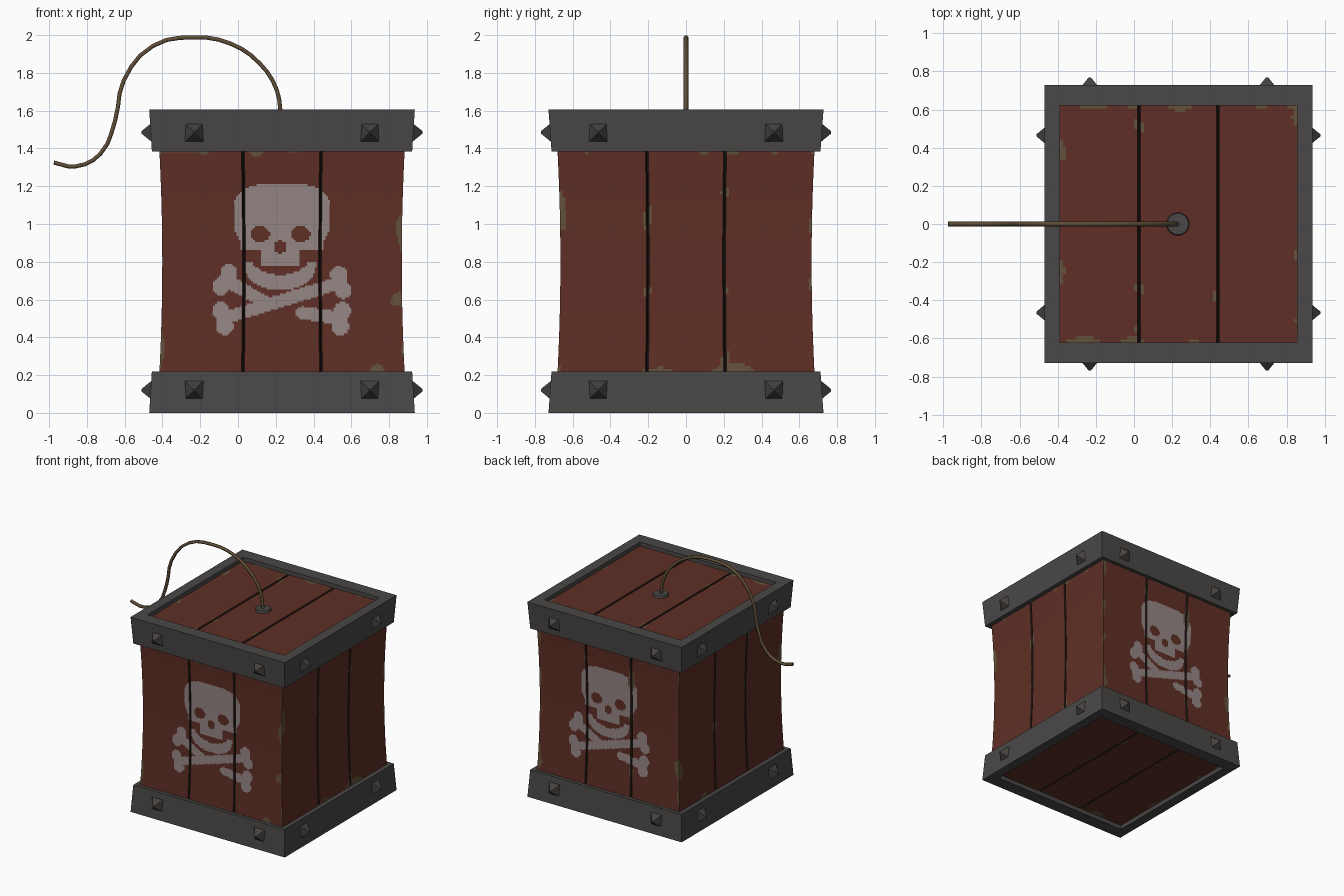
import bpy, bmesh, math
from mathutils import Vector, Matrix, noise

if "Cube" in bpy.data.objects:
    bpy.data.objects.remove(bpy.data.objects["Cube"])

CX = 0.233            # crate centre in x (fuse hangs off to -x)
HX, HY = 0.65, 0.681  # body half sizes at its ends
GROOVES = (-0.207, 0.207)


def material(name, *rgb):
    m = bpy.data.materials.new(name)
    m.diffuse_color = (*rgb, 1)
    m.use_nodes = True
    m.node_tree.nodes["Principled BSDF"].inputs["Base Color"].default_value = m.diffuse_color
    return m


RED = material("red_paint", 0.115, 0.028, 0.019)
DARK = material("dark_gap", 0.012, 0.008, 0.006)
WORN = material("worn_wood", 0.125, 0.085, 0.042)
BONE = material("faded_white", 0.30, 0.24, 0.235)
IRON = material("dark_iron", 0.068, 0.064, 0.063)
STUD = material("stud_iron", 0.058, 0.053, 0.050)
ROPE = material("fuse_rope", 0.115, 0.075, 0.038)


def finish(bm, name, *mats):
    me = bpy.data.meshes.new(name)
    bm.to_mesh(me)
    bm.free()
    for m in mats:
        me.materials.append(m)
    ob = bpy.data.objects.new(name, me)
    bpy.context.collection.objects.link(ob)
    return ob


# Painted emblem as rules: rounded shapes and bones
def oval(x, y, cx, cy, rx, ry, power=2):
    return abs((x - cx) / rx) ** power + abs((y - cy) / ry) ** power < 1


def bone(p, a, b, knob_b=False):
    a, b = Vector(a), Vector(b)
    d = b - a
    t = min(1, max(0, (p - a).dot(d) / d.length_squared))
    if (p - a - d * t).length < 0.034:
        return True
    side = Vector((-d.y, d.x)).normalized() * 0.042
    ends = (a, b) if knob_b else (a,)
    return any((p - e - s * side).length < 0.047 for e in ends for s in (-1, 1))


def emblem(x, z):
    if abs(x) > 0.42 or not 0.4 < z < 1.22:
        return False
    if oval(abs(x + 0.01), z, 0.11, 0.947, 0.053, 0.042) or oval(x, z, -0.01, 0.878, 0.036, 0.033):
        return False  # eyes and nose
    cranium = oval(x, z, 0, 1.04, 0.26, 0.172, 3.2)
    cheeks = abs(x) < 0.222 and 0.865 < z < 1.0
    teeth = abs(x + 0.01) < 0.1 and 0.778 < z < 0.9
    jaw = z < 0.805 and oval(x, z, -0.01, 0.8, 0.195, 0.15, 2.3) and not oval(x, z, -0.01, 0.84, 0.165, 0.11)
    if cranium or cheeks or teeth or jaw:
        return True
    p = Vector((x, z))
    return (bone(p, (-0.31, 0.705), (-0.1, 0.59)) or bone(p, (-0.32, 0.5), (0.32, 0.69), True)
            or bone(p, (0.32, 0.5), (0.11, 0.53)))


def spread(a, b, step):
    n = max(1, round((b - a) / step))
    return [a + (b - a) * i / n for i in range(n)]


def planks(name, hu, hv, v0, step, place, seed, painted=False):
    """Three planks with V grooves; faces coloured by emblem and wear rules."""
    w = 0.008
    us, edge = [], -hu
    for g in GROOVES:
        us += spread(edge, g - w, step) + [g - w, g]
        edge = g + w
    us += spread(edge, hu, step) + [hu]
    vs = spread(-hv, hv, step) + [hv]
    bm = bmesh.new()
    grid = [[bm.verts.new(place(u, v + v0, 0.014 if u in GROOVES else 0)) for u in us] for v in vs]
    for j in range(len(vs) - 1):
        for i in range(len(us) - 1):
            f = bm.faces.new((grid[j][i], grid[j][i + 1], grid[j + 1][i + 1], grid[j + 1][i]))
            u, v = (us[i] + us[i + 1]) / 2, (vs[j] + vs[j + 1]) / 2
            rim = min(hu - abs(u), hv - abs(v))
            gap = min(abs(u - g) for g in GROOVES)
            n = noise.noise(Vector((u * 7, v * 7, seed * 3.7)))
            if gap < w:
                f.material_index = 1
            elif rim < 0.10 * (n - 0.08) or gap < 0.07 * (n - 0.22):
                f.material_index = 2
            elif painted and emblem(u, v + v0):
                f.material_index = 3
    return finish(bm, name, RED, DARK, WORN, BONE)


# Four concave plank walls
def wall(k):
    hu, dist = (HX, HY) if k % 2 == 0 else (HY, HX)
    rot = Matrix.Rotation(k * math.pi / 2, 3, 'Z')

    def place(u, z, d):
        p = 0.016 * (1 - ((z - 0.8) / 0.6) ** 2)
        return rot @ Vector((u * (hu - p) / hu, -(dist - p - d), z)) + Vector((CX, 0, 0))
    return hu, place


for k, name in enumerate(("front_wall", "right_wall", "back_wall", "left_wall")):
    hu, place = wall(k)
    painted = k % 2 == 0
    planks(name, hu, 0.6, 0.8, 0.0105 if painted else 0.016, place, k + 1, painted)

# Recessed lid and floor
planks("lid", 0.624, 0.624, 0, 0.018, lambda u, v, d: Vector((CX + u, v, 1.572 - d)), 6)
planks("floor", 0.624, 0.624, 0, 0.018, lambda u, v, d: Vector((CX - u, v, 0.035 + d)), 7)


# Flared iron bands: square rings joined from inside, round the outside, to the inner rim
def band(name, flip):
    bm = bmesh.new()
    rings = []
    for hx, hy, z in ((0.622, 0.622, 1.39), (0.689, 0.712, 1.385), (0.703, 0.728, 1.605),
                      (0.622, 0.622, 1.605), (0.622, 0.622, 1.55)):
        z = 1.605 - z if flip else z
        rings.append([bm.verts.new((CX + sx * hx, sy * hy, z))
                      for sx, sy in ((-1, -1), (1, -1), (1, 1), (-1, 1))])
    for a, b in zip(rings, rings[1:]):
        for i in range(4):
            j = (i + 1) % 4
            f = bm.faces.new((a[i], a[j], b[j], b[i]))
            if flip:
                f.normal_flip()
    return finish(bm, name, IRON)


band("top_band", False)
band("bottom_band", True)

# Pyramid studs, two per band side
bm = bmesh.new()
for k in range(4):
    dist = 0.718 if k % 2 == 0 else 0.694
    for z in (0.12, 1.485):
        for off in (-0.465, 0.465):
            m = (Matrix.Translation((CX, 0, 0)) @ Matrix.Rotation(k * math.pi / 2, 4, 'Z')
                 @ Matrix.Translation((off, -dist - 0.02, z))
                 @ Matrix.Rotation(math.pi / 2, 4, 'X') @ Matrix.Rotation(math.pi / 4, 4, 'Z'))
            bmesh.ops.create_cone(bm, cap_ends=True, segments=4, radius1=0.078,
                                  radius2=0.009, depth=0.06, matrix=m)
finish(bm, "studs", STUD)

# Fuse collar
bm = bmesh.new()
bmesh.ops.create_cone(bm, cap_ends=True, segments=16, radius1=0.062, radius2=0.056,
                      depth=0.024, matrix=Matrix.Translation((0.23, 0, 1.578)))
finish(bm, "fuse_collar", IRON)

# Fuse rope
path = [(0.228, 1.57), (0.205, 1.71), (0.115, 1.85), (-0.04, 1.955), (-0.23, 1.988),
        (-0.45, 1.943), (-0.605, 1.76), (-0.65, 1.55), (-0.73, 1.37), (-0.86, 1.305),
        (-0.975, 1.325)]
cu = bpy.data.curves.new("fuse", 'CURVE')
cu.dimensions = '3D'
cu.resolution_u = 3
cu.bevel_depth = 0.0125
cu.bevel_resolution = 1
cu.use_fill_caps = True
sp = cu.splines.new('BEZIER')
sp.bezier_points.add(len(path) - 1)
for p, (x, z) in zip(sp.bezier_points, path):
    p.co = (x, 0, z)
    p.handle_left_type = p.handle_right_type = 'AUTO'
cu.materials.append(ROPE)
fuse = bpy.data.objects.new("fuse", cu)
bpy.context.collection.objects.link(fuse)
bpy.context.view_layer.objects.active = fuse
fuse.select_set(True)
bpy.ops.object.convert(target='MESH')
